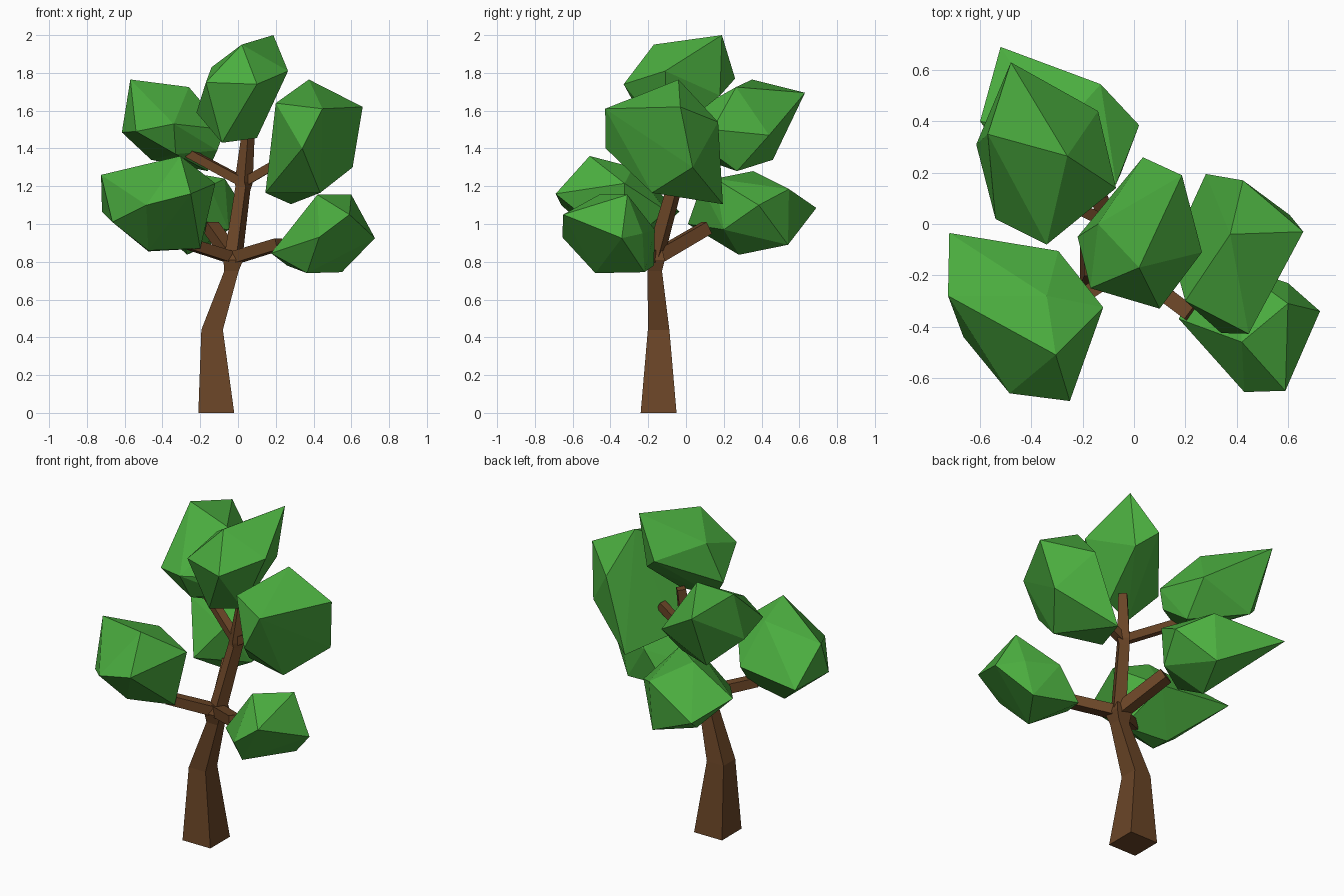
import bpy, bmesh
from mathutils import Vector, Quaternion


def material(name, color):
    m = bpy.data.materials.new(name)
    m.diffuse_color = (*color, 1)
    return m


BARK = material("bark", (0.145, 0.06, 0.02))
LEAF = material("leaf", (0.07, 0.42, 0.05))


def finish(bm, name, mat):
    bmesh.ops.recalc_face_normals(bm, faces=bm.faces[:])
    mesh = bpy.data.meshes.new(name)
    bm.to_mesh(mesh)
    bm.free()
    mesh.materials.append(mat)
    bpy.context.collection.objects.link(bpy.data.objects.new(name, mesh))


def limb(name, path, widths, level=False):
    """Square tube along a path; level keeps the rings horizontal."""
    bm = bmesh.new()
    pts = [Vector(p) for p in path]
    rings = []
    for i, (p, w) in enumerate(zip(pts, widths)):
        d = pts[min(i + 1, len(pts) - 1)] - pts[max(i - 1, 0)]
        q = Quaternion() if level else d.to_track_quat('Z', 'Y')
        rings.append([bm.verts.new(p + q @ Vector((x * w, y * w, 0)))
                      for x, y in ((-1, -1), (1, -1), (1, 1), (-1, 1))])
    for a, b in zip(rings, rings[1:]):
        for k in range(4):
            n = (k + 1) % 4
            bm.faces.new((a[k], a[n], b[n], b[k]))
    bm.faces.new(rings[0])
    bm.faces.new(rings[-1])
    finish(bm, name, BARK)


def clump(name, *corners):
    """Faceted leaf clump: the convex hull of its corners."""
    bm = bmesh.new()
    for c in corners:
        bm.verts.new(c)
    bmesh.ops.convex_hull(bm, input=bm.verts[:])
    bmesh.ops.delete(bm, geom=[v for v in bm.verts if not v.link_faces], context='VERTS')
    finish(bm, name, LEAF)


# Trunk and branches
fork = (-0.025, -0.165, 0.82)
crown = (0.03, -0.055, 1.22)
limb("trunk", [(-0.115, -0.145, 0), (-0.137, -0.145, 0.44), (-0.035, -0.165, 0.75),
               (-0.025, -0.165, 0.81), (-0.02, -0.16, 0.86)],
     [0.095, 0.057, 0.038, 0.052, 0.036], level=True)
limb("leader", [fork, (0.026, -0.063, 1.19), crown, (0.055, -0.03, 1.49)],
     [0.036, 0.03, 0.034, 0.024])
for name, start, end, w in (("low_right_branch", fork, (0.22, -0.35, 0.895), 0.032),
                            ("low_left_branch", fork, (-0.26, -0.32, 0.895), 0.03),
                            ("low_back_branch", fork, (-0.14, 0.11, 0.98), 0.036),
                            ("high_left_branch", crown, (-0.26, 0.08, 1.375), 0.024),
                            ("high_right_branch", crown, (0.22, -0.07, 1.33), 0.024)):
    limb(name, [start, end], [w, w * 0.95])

# Leaf clumps
clump("top_leaves", (0.187, 0.19, 2), (0.02, -0.17, 1.95), (0.265, -0.11, 1.81),
      (0.1, -0.33, 1.74), (-0.17, -0.25, 1.75), (-0.22, -0.05, 1.59), (-0.14, 0, 1.83),
      (0.035, 0.26, 1.77), (0.14, 0.18, 1.68), (-0.085, -0.16, 1.43), (0.1, -0.1, 1.455))
clump("high_right_leaves", (0.375, -0.04, 1.765), (0.66, -0.03, 1.62), (0.447, -0.428, 1.61),
      (0.34, -0.425, 1.4), (0.28, 0.195, 1.105), (0.145, -0.1, 1.165),
      (0.435, -0.18, 1.165), (0.607, 0.035, 1.3), (0.425, 0.17, 1.54), (0.2, -0.3, 1.64))
clump("low_right_leaves", (0.42, -0.46, 1.155), (0.6, -0.31, 1.155), (0.725, -0.34, 0.925),
      (0.59, -0.65, 1.05), (0.43, -0.655, 0.93), (0.55, -0.22, 0.745), (0.6, -0.23, 0.95),
      (0.365, -0.48, 0.74), (0.175, -0.37, 0.845), (0.26, -0.17, 0.78), (0.4, -0.165, 0.97))
clump("low_left_leaves", (-0.305, -0.51, 1.36), (-0.72, -0.035, 1.065), (-0.725, -0.28, 1.26),
      (-0.34, -0.28, 1.3), (-0.295, -0.105, 1.07), (-0.12, -0.325, 1.215),
      (-0.25, -0.69, 1.16), (-0.485, -0.66, 1.1), (-0.665, -0.44, 1.01),
      (-0.475, -0.28, 0.855), (-0.475, -0.4, 0.86), (-0.2, -0.33, 0.87))
clump("high_left_leaves", (-0.57, 0.35, 1.765), (-0.48, 0.63, 1.695), (-0.26, 0.265, 1.725),
      (-0.14, 0.44, 1.47), (-0.07, 0.14, 1.5), (-0.34, -0.08, 1.53), (-0.11, 0.12, 1.39),
      (-0.54, 0.02, 1.49), (-0.615, 0.31, 1.485), (-0.46, 0.46, 1.34), (-0.16, 0.27, 1.28),
      (-0.33, 0.01, 1.37))
clump("low_back_leaves", (-0.52, 0.69, 1.085), (-0.13, 0.545, 1.185), (0.02, 0.385, 1.1),
      (-0.07, 0.155, 1.24), (-0.6, 0.4, 1.15), (-0.3, 0.355, 1.28), (-0.15, 0.08, 1.2),
      (-0.15, 0.54, 0.89), (-0.27, 0.28, 0.837), (-0.31, 0.01, 1), (-0.05, 0.2, 0.97))
